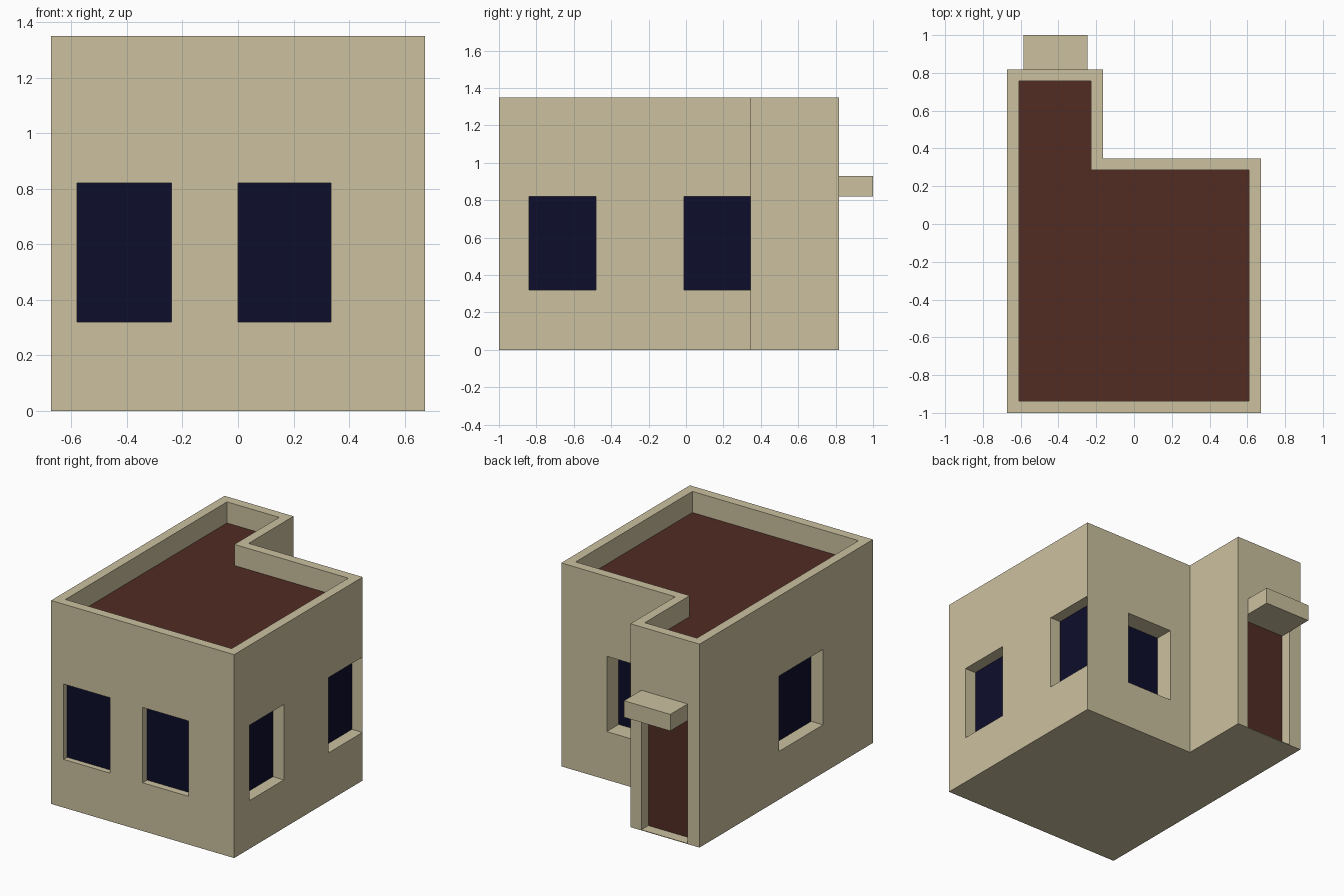
import bpy
import bmesh

if "Cube" in bpy.data.objects:
    bpy.data.objects.remove(bpy.data.objects["Cube"], do_unlink=True)


def material(name, rgb):
    mat = bpy.data.materials.new(name)
    mat.use_nodes = True
    mat.diffuse_color = (*rgb, 1)
    bsdf = next(n for n in mat.node_tree.nodes if n.type == "BSDF_PRINCIPLED")
    bsdf.inputs["Base Color"].default_value = (*rgb, 1)
    bsdf.inputs["Roughness"].default_value = 0.9
    return mat


PLASTER = material("sand plaster", (0.597, 0.527, 0.347))
BROWN = material("dark red brown", (0.083, 0.025, 0.017))
GLASS = material("navy glass", (0.004, 0.004, 0.024))


def prism(name, outline, z0, z1, mat):
    """Upright solid with the given floor outline."""
    bm = bmesh.new()
    base = bm.faces.new([bm.verts.new((x, y, z0)) for x, y in outline])
    top = bmesh.ops.extrude_face_region(bm, geom=[base])["geom"]
    verts = [g for g in top if isinstance(g, bmesh.types.BMVert)]
    bmesh.ops.translate(bm, verts=verts, vec=(0, 0, z1 - z0))
    bmesh.ops.recalc_face_normals(bm, faces=bm.faces)
    mesh = bpy.data.meshes.new(name)
    bm.to_mesh(mesh)
    bm.free()
    mesh.materials.append(mat)
    obj = bpy.data.objects.new(name, mesh)
    bpy.context.collection.objects.link(obj)
    return obj


def box(name, x0, x1, y0, y1, z0, z1, mat):
    return prism(name, [(x0, y0), (x1, y0), (x1, y1), (x0, y1)], z0, z1, mat)


def cut(target, cutter):
    """Carve the cutter out of the target, then drop the cutter."""
    cutter.hide_render = True
    mod = target.modifiers.new("cut", "BOOLEAN")
    mod.operation = "DIFFERENCE"
    mod.solver = "EXACT"
    mod.object = cutter
    bpy.context.view_layer.objects.active = target
    bpy.ops.object.modifier_apply(modifier=mod.name)
    bpy.data.objects.remove(cutter, do_unlink=True)


# Main dimensions
SIDE, FRONT, BACK, WING_BACK, WING_X = 0.672, -1.0, 0.348, 0.818, -0.165
HEIGHT, ROOF_Z, WALL = 1.35, 1.21, 0.062
SILL, LINTEL, PLATE = 0.32, 0.82, 0.005


def footprint(inset):
    s, w = SIDE - inset, WING_X - inset
    f, b, wb = FRONT + inset, BACK - inset, WING_BACK - inset
    return [(-s, f), (s, f), (s, b), (w, b), (w, wb), (-s, wb)]


# L-shaped body with a parapet around a sunken roof
walls = prism("walls", footprint(0), 0, HEIGHT, PLASTER)
cut(walls, prism("roof_cutter", footprint(WALL), ROOF_Z - PLATE, HEIGHT + 0.2, PLASTER))
prism("roof", footprint(WALL), ROOF_Z - PLATE, ROOF_Z, BROWN)


def opening(name, axis, sign, face, a, b, depth, z0=SILL, mat=GLASS):
    """Recess from a to b along a wall, with a coloured panel at its back."""
    def slab(label, d0, d1, m):
        lo, hi = sorted((face - sign * d0, face - sign * d1))
        span = (lo, hi, a, b) if axis == "x" else (a, b, lo, hi)
        return box(label, *span, z0, LINTEL, m)
    cut(walls, slab("cutter", -0.1, depth + PLATE, PLASTER))
    slab(name, depth, depth + PLATE, mat)


# Windows on each side
opening("front_window_right", "y", -1, FRONT, -0.58, -0.24, 0.037)
opening("front_window_left", "y", -1, FRONT, 0.0, 0.335, 0.047)
opening("left_window_front", "x", 1, SIDE, -0.84, -0.48, 0.08)
opening("left_window_back", "x", 1, SIDE, -0.01, BACK - 0.003, 0.077)
opening("right_window", "x", -1, -SIDE, -0.477, -0.017, 0.087)
opening("back_window", "y", 1, BACK, -0.005, 0.338, 0.125)

# Back door with its canopy
opening("door", "y", 1, WING_BACK, -0.585, -0.245, 0.073, 0.004, BROWN)
box("door_canopy", -0.585, -0.245, WING_BACK, 1.0, LINTEL, 0.93, PLASTER)
